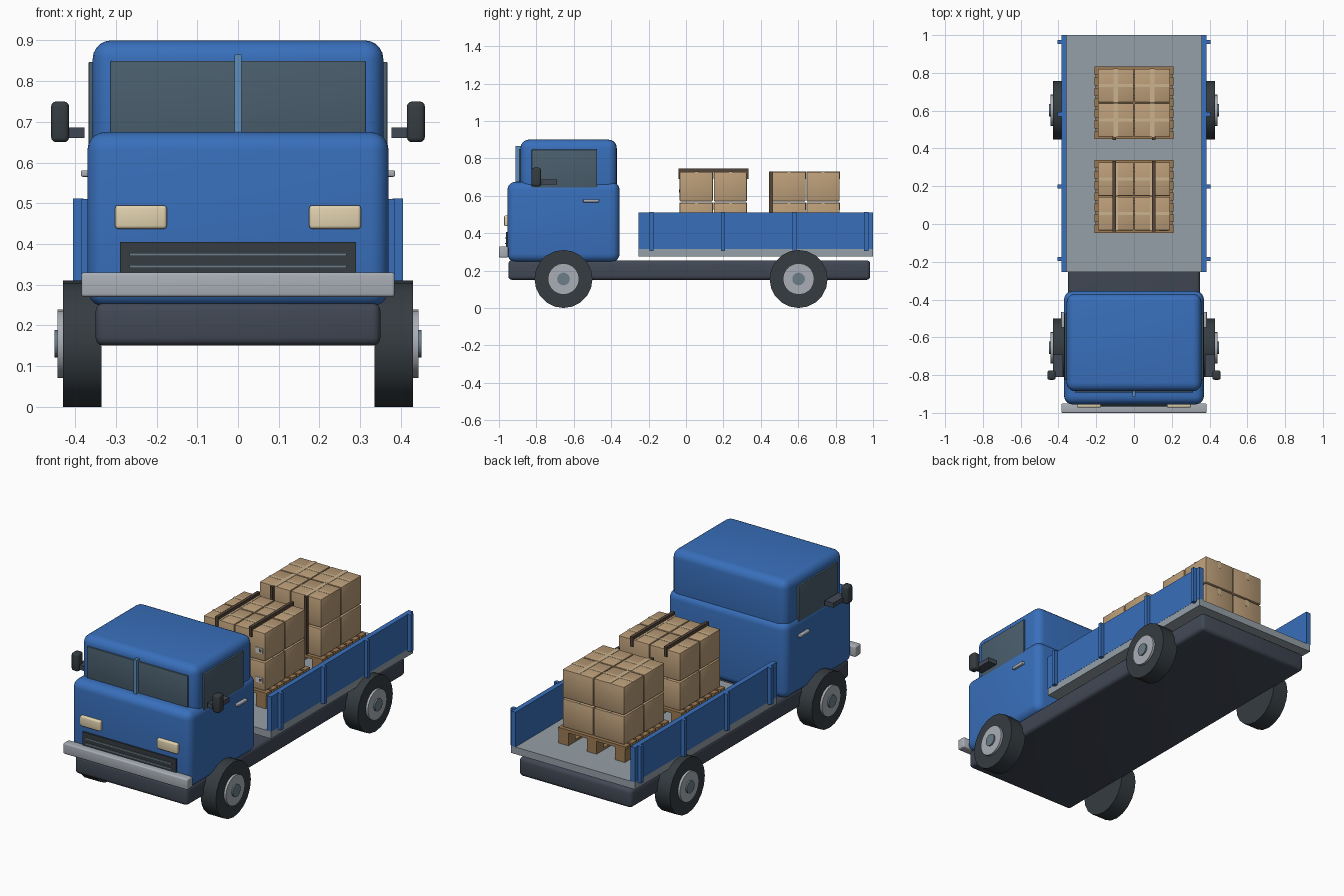
import bpy, bmesh, math
from mathutils import Matrix, Vector

default = bpy.data.objects.get("Cube")
if default:
    bpy.data.objects.remove(default, do_unlink=True)


def material(name, r, g, b):
    m = bpy.data.materials.new(name)
    m.use_nodes = True
    m.diffuse_color = (r, g, b, 1)
    m.node_tree.nodes["Principled BSDF"].inputs["Base Color"].default_value = (r, g, b, 1)
    return m


BLUE = material("blue_paint", 0.04, 0.16, 0.5)
LIGHT_BLUE = material("pillar_blue", 0.11, 0.27, 0.5)
GLASS = material("glass", 0.07, 0.115, 0.155)
DARK = material("chassis_grey", 0.053, 0.065, 0.09)
RUBBER = material("rubber", 0.035, 0.045, 0.052)
CHROME = material("chrome", 0.4, 0.43, 0.47)
HUB = material("hub_steel", 0.15, 0.21, 0.25)
DECK = material("deck_grey", 0.3, 0.35, 0.39)
LAMP = material("lamp", 0.75, 0.64, 0.43)
CARD = material("cardboard", 0.5, 0.34, 0.19)
TAPE = material("tape", 0.6, 0.45, 0.27)
WOOD = material("pallet_wood", 0.34, 0.2, 0.09)
STRAP = material("strap", 0.09, 0.06, 0.04)
LABEL = material("label", 0.75, 0.75, 0.72)


def finish(name, bm, mat):
    mesh = bpy.data.meshes.new(name)
    bm.to_mesh(mesh)
    bm.free()
    mesh.materials.append(mat)
    obj = bpy.data.objects.new(name, mesh)
    bpy.context.collection.objects.link(obj)
    return obj


def smooth(obj):
    bpy.ops.object.select_all(action='DESELECT')
    obj.select_set(True)
    bpy.context.view_layer.objects.active = obj
    bpy.ops.object.shade_smooth_by_angle(angle=math.radians(40))


def box(name, x, y, z, mat, bevel=0, segments=3):
    """Box from (min, max) ranges, optionally rounded."""
    lo, hi = Vector((x[0], y[0], z[0])), Vector((x[1], y[1], z[1]))
    bm = bmesh.new()
    bmesh.ops.create_cube(bm, size=1, matrix=Matrix.Translation((lo + hi) / 2)
                          @ Matrix.Diagonal((*(hi - lo), 1)))
    if bevel:
        bmesh.ops.bevel(bm, geom=bm.edges[:], offset=bevel, segments=segments,
                        profile=0.5, affect='EDGES')
    obj = finish(name, bm, mat)
    if bevel:
        smooth(obj)
    return obj


def span(center, size):
    return (center - size / 2, center + size / 2)


def pair(name, x, y, z, mat, bevel=0):
    """Matching parts on both sides of the truck."""
    box("left_" + name, x, y, z, mat, bevel)
    box("right_" + name, (-x[1], -x[0]), y, z, mat, bevel)


def disc(name, x, y, z, radius, mat, sides=20):
    """Cylinder lying along x."""
    bm = bmesh.new()
    bmesh.ops.create_cone(bm, cap_ends=True, segments=sides, radius1=radius, radius2=radius,
                          depth=x[1] - x[0],
                          matrix=Matrix.Translation((sum(x) / 2, y, z))
                          @ Matrix.Rotation(math.pi / 2, 4, 'Y'))
    smooth(finish(name, bm, mat))


# Chassis and cab
box("chassis", (-0.35, 0.35), (-0.95, 0.985), (0.15, 0.255), DARK, 0.02)
box("cab_body", (-0.37, 0.37), (-0.955, -0.355), (0.245, 0.675), BLUE, 0.045, 5)
box("cab_roof", (-0.357, 0.357), (-0.885, -0.37), (0.6, 0.9), BLUE, 0.045, 5)

# Glazing
box("windshield", (-0.313, 0.313), (-0.893, -0.87), (0.66, 0.85), GLASS, 0.003)
box("windshield_pillar", (-0.008, 0.008), (-0.912, -0.88), (0.665, 0.865), LIGHT_BLUE)
pair("side_window", (0.34, 0.367), (-0.825, -0.475), (0.64, 0.847), GLASS, 0.003)

# Doors and mirrors
pair("door_handle", (0.36, 0.386), (-0.55, -0.465), (0.565, 0.581), CHROME, 0.004)
pair("mirror_arm", (0.377, 0.43), (-0.81, -0.69), (0.66, 0.686), DARK)
pair("mirror", (0.415, 0.459), (-0.825, -0.775), (0.65, 0.75), RUBBER, 0.012)

# Nose: lamps, grille, bumper
pair("headlight", (0.175, 0.302), (-0.972, -0.94), (0.437, 0.495), LAMP, 0.008)
box("grille", (-0.29, 0.29), (-0.963, -0.94), (0.31, 0.405), RUBBER)
for i, z in enumerate((0.345, 0.374)):
    box(f"grille_bar_{i}", (-0.267, 0.267), (-0.968, -0.95), span(z, 0.007), HUB)
box("bumper", (-0.385, 0.385), (-1.0, -0.95), (0.27, 0.33), CHROME, 0.007)

# Wheels
for axle, y in (("front", -0.655), ("rear", 0.602)):
    for side, s in (("left", 1), ("right", -1)):
        for part, x0, x1, r, mat in (("tyre", 0.335, 0.43, 0.155, RUBBER),
                                     ("rim", 0.4, 0.443, 0.084, CHROME),
                                     ("hub", 0.42, 0.451, 0.034, HUB)):
            disc(f"{axle}_{side}_{part}", sorted((s * x0, s * x1)), y, 0.155, r, mat)

# Flat bed with side boards and stakes
box("bed_floor", (-0.384, 0.384), (-0.255, 1.0), (0.275, 0.315), DECK)
pair("side_board", (0.357, 0.385), (-0.255, 1.0), (0.315, 0.51), BLUE)
for i in range(4):
    pair(f"stake_{i}", (0.38, 0.405), span(-0.185 + i * 0.383, 0.022), (0.305, 0.512), BLUE)


def pallet(name, cy):
    for i in range(7):
        box(f"{name}_slat_{i}", (-0.21, 0.21), span(cy + (i - 3) * 0.057, 0.043),
            (0.387, 0.403), WOOD)
    for i in (-1, 0, 1):
        x = span(i * 0.175, 0.06)
        box(f"{name}_stringer_{i + 1}", x, span(cy, 0.385), (0.372, 0.387), WOOD)
        box(f"{name}_runner_{i + 1}", x, span(cy, 0.385), (0.315, 0.327), WOOD)
        for j in (-1, 0, 1):
            box(f"{name}_block_{i + 1}_{j + 1}", x, span(cy + j * 0.16, 0.065),
                (0.327, 0.372), WOOD)


def carton_stack(name, cy):
    for ix in (-1, 1):
        for iy in (-1, 1):
            for layer in (0, 1):
                x, y, z = ix * 0.0965, cy + iy * 0.091, 0.484 + layer * 0.165
                tag = f"{name}_carton_{ix + 1}{iy + 1}{layer}"
                box(tag, span(x, 0.188), span(y, 0.177), span(z, 0.157), CARD, 0.004, 2)
                # Packing tape over the top and a short way down the ends
                box(tag + "_tape", span(x, 0.022), span(y, 0.179), (z + 0.04, z + 0.08), TAPE)
                box(tag + "_cross_tape", span(x, 0.189), span(y, 0.016),
                    (z + 0.076, z + 0.0795), TAPE)


# Cargo
for name, cy in (("front", 0.146), ("rear", 0.642)):
    pallet(name + "_pallet", cy)
    carton_stack(name, cy)

# Straps: over the top of the front stack, up the face of the rear stack
for side, x in (("left", 0.105), ("right", -0.105)):
    box(f"front_strap_{side}", span(x, 0.017), (-0.041, 0.333), (0.728, 0.746), STRAP)
    for end, y in (("fore", -0.037), ("aft", 0.329)):
        box(f"front_strap_{side}_{end}", span(x, 0.017), span(y, 0.008), (0.69, 0.735), STRAP)
    box(f"rear_strap_{side}", span(x, 0.017), (0.445, 0.466), (0.405, 0.729), STRAP)

# Shipping labels
for layer in (0, 1):
    z = 0.46 + layer * 0.165
    box(f"shipping_label_{layer}", span(0.155, 0.045), (-0.036, -0.03), span(z, 0.03), LABEL)
    box(f"label_mark_{layer}", span(0.163, 0.015), (-0.037, -0.031), span(z, 0.015), STRAP)
